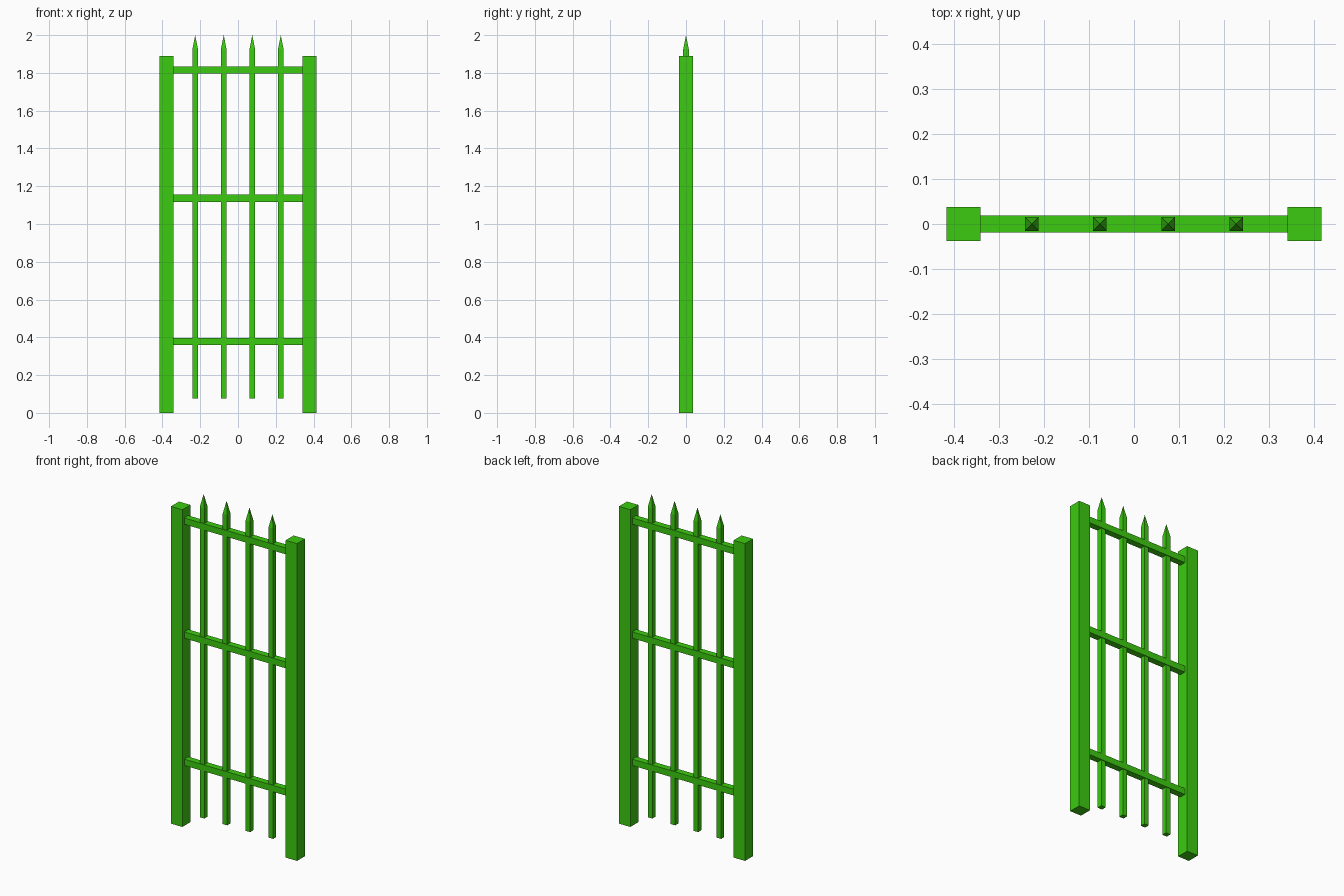
import bpy
import bmesh
from mathutils import Matrix, Vector

if "Cube" in bpy.data.objects:
    bpy.data.objects.remove(bpy.data.objects["Cube"])

green = bpy.data.materials.new("green_paint")
green.use_nodes = True
colour = (0.045, 0.6, 0.005, 1)
green.diffuse_color = colour
green.node_tree.nodes["Principled BSDF"].inputs["Base Color"].default_value = colour


def box(name, x, z0, z1, width, depth, point=0):
    """Square-cut bar from z0 to z1, with an optional pyramid point above."""
    bm = bmesh.new()
    place = Matrix.Translation((x, 0, (z0 + z1) / 2)) @ Matrix.Diagonal((width, depth, z1 - z0, 1))
    bmesh.ops.create_cube(bm, size=1, matrix=place)
    if point:
        top = max(bm.faces, key=lambda f: f.calc_center_median().z)
        tip = bmesh.ops.poke(bm, faces=[top])["verts"][0]
        tip.co = Vector((x, 0, z1 + point))
    mesh = bpy.data.meshes.new(name)
    bm.to_mesh(mesh)
    bm.free()
    mesh.materials.append(green)
    obj = bpy.data.objects.new(name, mesh)
    bpy.context.collection.objects.link(obj)
    return obj


# Side posts
for side, x in (("left", 0.378), ("right", -0.378)):
    box(side + "_post", x, 0, 1.89, 0.075, 0.075)

# Horizontal rails between the posts
for level, z in (("lower", 0.378), ("middle", 1.136), ("upper", 1.815)):
    box(level + "_rail", 0, z - 0.019, z + 0.019, 0.682, 0.038)

# Pointed upright bars
for i in range(4):
    box(f"pointed_bar_{i + 1}", (i - 1.5) * 0.151, 0.076, 1.924, 0.03, 0.03, point=0.076)
